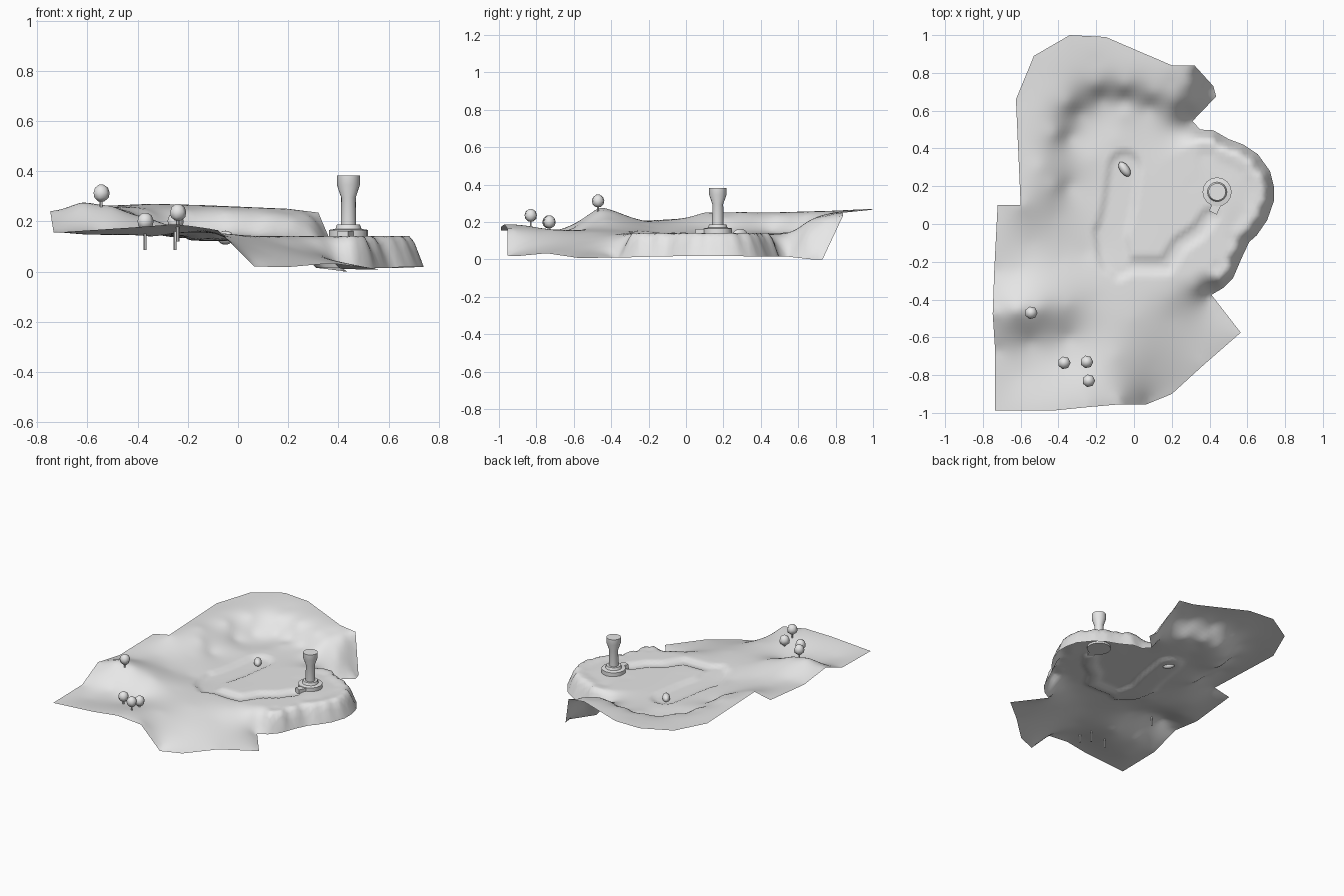
import bpy, bmesh, math
from mathutils import Vector
from mathutils.geometry import delaunay_2d_cdt, intersect_point_line

if "Cube" in bpy.data.objects:
    bpy.data.objects.remove(bpy.data.objects["Cube"])

grey = bpy.data.materials.new("stone_grey")
grey.diffuse_color = (0.8, 0.8, 0.8, 1)
grey.use_nodes = True
grey.node_tree.nodes["Principled BSDF"].inputs["Base Color"].default_value = grey.diffuse_color

# Ragged border of the land: x, y, height
BORDER = [(-.34, 1, .27), (-.15, .99, .265), (.2, .84, .25), (.32, .84, .235),
          (.42, .73, 0), (.435, .675, 0), (.31, .545, .015), (.35, .5, .015),
          (.42, .496, .015), (.5, .45, .015), (.58, .42, .015), (.655, .37, .015),
          (.72, .28, .018), (.74, .2, .018), (.74, .12, .018), (.705, .02, .018),
          (.65, -.06, .018), (.61, -.095, .015), (.57, -.18, .015), (.525, -.285, .012),
          (.47, -.34, .01), (.41, -.375, .01), (.565, -.575, .008), (.37, -.745, .033),
          (.2, -.9, .018), (.065, -.955, .02), (-.08, -.955, .165), (-.25, -.97, .188),
          (-.43, -.988, .175), (-.735, -.988, .155), (-.735, -.67, .16), (-.748, -.475, .24),
          (-.74, -.25, .205), (-.722, .1, .225), (-.6, .1, .25), (-.625, .66, .25),
          (-.53, .89, .262)]
# High terrace, its rim and the foot of the bowl wall
TERRACE = [(-.5, .3, .25), (-.5, .6, .255), (-.42, .78, .26), (-.2, .86, .258),
           (.05, .8, .25), (.2, .75, .235), (.3, .74, .205), (.32, .64, .12),
           (-.42, .2, .215), (-.415, .48, .23), (-.35, .64, .235), (-.2, .735, .232),
           (-.05, .73, .23), (.1, .69, .22), (.22, .65, .2),
           (-.35, .2, .158), (-.345, .46, .158), (-.29, .59, .158), (-.17, .665, .158),
           (-.05, .66, .158), (.08, .62, .153), (.2, .57, .145)]
# Flat basin floor
BASIN = [(-.1, .45, .142), (.15, .35, .14), (-.2, .1, .14), (.1, 0, .14), (.3, .2, .14),
         (.1, -.25, .14), (.3, -.15, .14), (-.25, -.15, .145), (.44, .17, .14),
         (.3, .42, .14), (-.22, .35, .145), (-.05, .58, .148)]
# Western slope, hill and southern fields
SOUTH = [(-.4, .05, .18), (-.55, -.1, .2), (-.4, -.2, .18), (-.62, -.25, .21),
         (-.62, -.46, .275), (-.5, -.45, .258), (-.35, -.43, .21), (-.2, -.4, .165),
         (-.55, -.62, .16), (-.35, -.6, .142), (-.37, -.73, .148), (-.6, -.8, .148),
         (-.25, -.85, .18), (-.1, -.7, .155), (0, -.5, .145), (.1, -.75, .08),
         (.2, -.5, .1), (.35, -.6, .05), (.2, -.38, .13), (.33, -.33, .12)]
# Winding stream bed and the wider pool that feeds it
STREAM = [(-.17, -.04), (-.15, -.17), (-.08, -.25), (-.02, -.22), (.17, -.22),
          (.24, -.11), (.34, -.04), (.4, .04)]
POOL = [(-.05, .3), (-.08, .1), (-.12, -.06), (-.1, -.18)]


def plateau_edge():
    """Top of the steep eastern bank, just inside the border."""
    for inset, z in ((.045, .127), (.11, .138)):
        for x, y, _ in BORDER[7:21]:
            d = Vector((.4, .1)) - Vector((x, y))
            p = Vector((x, y)) + d.normalized() * inset
            yield (p.x, p.y, z)


def kernel(ax, ay, bx, by):
    return math.sqrt((ax - bx) ** 2 + (ay - by) ** 2 + .0004)


def solve(a, b):
    """Gaussian elimination with pivoting."""
    n = len(b)
    m = [row + [v] for row, v in zip(a, b)]
    for i in range(n):
        p = max(range(i, n), key=lambda r: abs(m[r][i]))
        m[i], m[p] = m[p], m[i]
        for r in range(i + 1, n):
            f = m[r][i] / m[i][i]
            if f:
                m[r] = [u - f * v for u, v in zip(m[r], m[i])]
    x = [0] * n
    for i in reversed(range(n)):
        x[i] = (m[i][n] - sum(m[i][j] * x[j] for j in range(i + 1, n))) / m[i][i]
    return x


def seg_dist(p, a, b):
    q, t = intersect_point_line(p, a, b)
    return (p - (a if t < 0 else b if t > 1 else q)).length


def path_dist(p, path):
    return min(seg_dist(p, a, b) for a, b in zip(path, path[1:]))


# Border subdivided so the edge can follow the surface
ring = []
for a, b in zip(BORDER, BORDER[1:] + BORDER[:1]):
    a, b = Vector(a), Vector(b)
    n = max(1, round((b - a).xy.length / .035))
    ring += [a.lerp(b, i / n) for i in range(n)]

controls = [tuple(v) for v in ring] + TERRACE + BASIN + SOUTH + list(plateau_edge())
weights = solve([[kernel(p[0], p[1], q[0], q[1]) for q in controls] for p in controls],
                [p[2] - .14 for p in controls])
stream = [Vector(p) for p in STREAM]
pool = [Vector(p) for p in POOL]


def bed(p, path, outer, fall):
    t = min(1, max(0, (outer - path_dist(p, path)) / fall))
    return t * t * (3 - 2 * t)


def height(x, y):
    z = .14 + sum(w * kernel(x, y, c[0], c[1]) for w, c in zip(weights, controls))
    if x > .1 and -.4 < y < .5:
        z = min(z, .141)
    p = Vector((x, y))
    return max(0, z - .016 * max(bed(p, stream, .055, .035), bed(p, pool, .1, .04)))


def finish(bm, name, angle=30):
    me = bpy.data.meshes.new(name)
    bm.to_mesh(me)
    bm.free()
    me.materials.append(grey)
    ob = bpy.data.objects.new(name, me)
    bpy.context.collection.objects.link(ob)
    bpy.ops.object.select_all(action='DESELECT')
    ob.select_set(True)
    bpy.context.view_layer.objects.active = ob
    if angle:
        bpy.ops.object.shade_smooth_by_angle(angle=math.radians(angle))
    return ob


# Terrain: a single smooth sheet triangulated inside the border
ring.reverse()
pts = [v.xy for v in ring]
closed = pts + pts[:1]
step = .022
for j in range(-46, 47):
    for i in range(-36, 36):
        p = Vector(((i + .5 * (j % 2)) * step, j * step))
        if path_dist(p, closed) > .012:
            pts.append(p)
verts, _, faces, orig, *_ = delaunay_2d_cdt(pts, [], [list(range(len(ring)))], 1, 1e-5)
bm = bmesh.new()
bv = []
for v, src in zip(verts, orig):
    on_edge = [k for k in src if k < len(ring)]
    bv.append(bm.verts.new((v.x, v.y, ring[on_edge[0]].z if on_edge else height(v.x, v.y))))
for f in faces:
    bm.faces.new([bv[i] for i in f])
loose = [v for v in bm.verts if not v.link_faces]
bmesh.ops.delete(bm, geom=loose, context='VERTS')
bm.normal_update()
bmesh.ops.reverse_faces(bm, faces=[f for f in bm.faces if f.normal.z < 0])
finish(bm, "terrain", 70)


def lathe(name, profile, sides, loc, angle=30):
    """Closed turned solid from (radius, height) pairs."""
    bm = bmesh.new()
    rings = [[bm.verts.new((loc[0] + r * math.cos(math.tau * i / sides),
                            loc[1] + r * math.sin(math.tau * i / sides), z))
              for i in range(sides)] for r, z in profile]
    for a, b in zip(rings, rings[1:]):
        for i in range(sides):
            k = (i + 1) % sides
            bm.faces.new((a[i], a[k], b[k], b[i]))
    bm.faces.new(rings[0][::-1])
    bm.faces.new(rings[-1])
    return finish(bm, name, angle)


# Watch tower: stepped base, shaft with flared head, entrance step
TOWER = (.44, .17)
lathe("tower_base", [(.077, .125), (.077, .166), (.052, .17), (.046, .187)], 16, TOWER)
lathe("tower_shaft", [(.031, .16), (.029, .295), (.046, .345), (.046, .382)], 16, TOWER)
bm = bmesh.new()
bmesh.ops.create_cube(bm, size=1)
step_ob = finish(bm, "entrance_step", 0)
step_ob.scale = (.045, .06, .035)
step_ob.location = (.43, .087, .145)
step_ob.rotation_euler.z = math.radians(-25)

# Boulder at the spring
bm = bmesh.new()
bmesh.ops.create_uvsphere(bm, u_segments=12, v_segments=8, radius=1)
rock = finish(bm, "boulder", 60)
rock.scale = (.045, .025, .028)
rock.location = (-.05, .29, .135)
rock.rotation_euler.z = math.radians(-55)

# Trees: thin trunk with a ball crown
for x, y, z in [(-.545, -.47, .312), (-.37, -.735, .2), (-.25, -.73, .2), (-.24, -.83, .235)]:
    lathe("tree_trunk", [(.006, z - .115), (.006, z)], 6, (x, y))
    lathe("tree_crown", [(.013, z - .032), (.03, z - .018), (.034, z + .002),
                         (.027, z + .022), (.01, z + .034)], 7, (x, y), 70)
